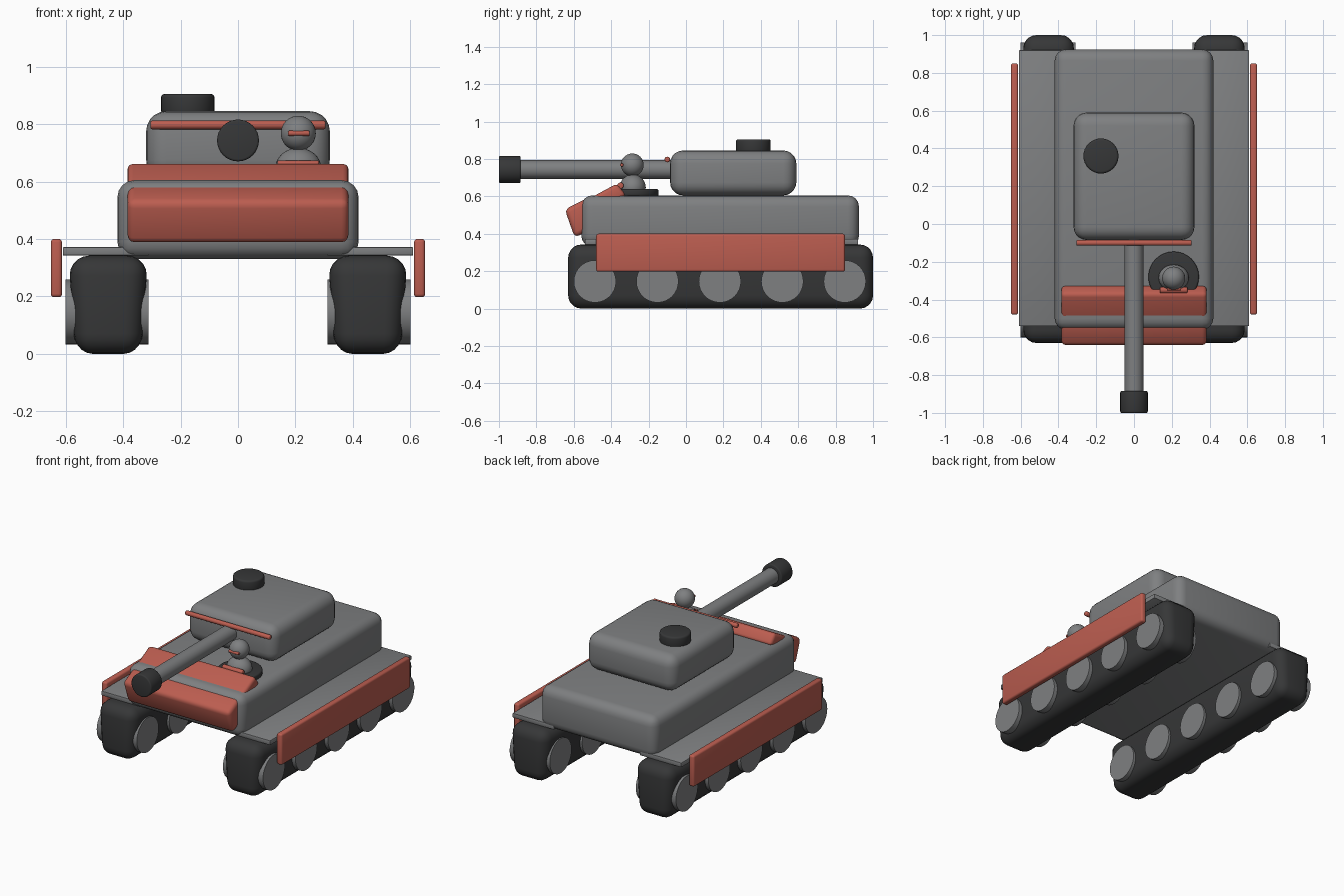
import bpy
import bmesh
from math import radians
from mathutils import Matrix, Vector

default = bpy.data.objects.get("Cube")
if default:
    bpy.data.objects.remove(default, do_unlink=True)


def material(name, rgb):
    m = bpy.data.materials.new(name)
    m.use_nodes = True
    m.diffuse_color = (*rgb, 1)
    m.node_tree.nodes["Principled BSDF"].inputs["Base Color"].default_value = (*rgb, 1)
    return m


GREY = material("steel grey", (0.21, 0.215, 0.22))
DARK = material("dark rubber", (0.037, 0.038, 0.039))
RED = material("armour red", (0.50, 0.11, 0.08))


def finish(name, bm, mat, bevel=0, segments=4):
    """Turn a bmesh into a smooth-shaded object, optionally with rounded edges."""
    bmesh.ops.recalc_face_normals(bm, faces=bm.faces)
    if bevel:
        edges = [e for e in bm.edges if e.calc_face_angle(0) > radians(30)]
        bmesh.ops.bevel(bm, geom=edges, offset=bevel, segments=segments,
                        profile=0.5, affect='EDGES', clamp_overlap=True)
    mesh = bpy.data.meshes.new(name)
    bm.to_mesh(mesh)
    bm.free()
    mesh.materials.append(mat)
    ob = bpy.data.objects.new(name, mesh)
    bpy.context.collection.objects.link(ob)
    bpy.ops.object.select_all(action='DESELECT')
    ob.select_set(True)
    bpy.context.view_layer.objects.active = ob
    bpy.ops.object.shade_smooth_by_angle(angle=radians(35))
    return ob


def box(name, lo, hi, mat, bevel=0, segments=4):
    lo, hi = Vector(lo), Vector(hi)
    bm = bmesh.new()
    bmesh.ops.create_cube(bm, size=1, matrix=Matrix.Translation((lo + hi) / 2)
                          @ Matrix.Diagonal((*(hi - lo), 1)))
    return finish(name, bm, mat, bevel, segments)


def cylinder(name, centre, radius, length, axis, mat, bevel=0, sides=32):
    turn = {'X': Matrix.Rotation(radians(90), 4, 'Y'),
            'Y': Matrix.Rotation(radians(90), 4, 'X'),
            'Z': Matrix.Identity(4)}[axis]
    bm = bmesh.new()
    bmesh.ops.create_cone(bm, cap_ends=True, segments=sides, radius1=radius,
                          radius2=radius, depth=length,
                          matrix=Matrix.Translation(centre) @ turn)
    return finish(name, bm, mat, bevel, 3)


def ellipsoid(name, centre, radii, mat):
    bm = bmesh.new()
    bmesh.ops.create_uvsphere(bm, u_segments=32, v_segments=16, radius=1,
                              matrix=Matrix.Translation(centre) @ Matrix.Diagonal((*radii, 1)))
    return finish(name, bm, mat)


def plate(name, profile, half_width, mat, bevel):
    """Side profile of (y, z) points drawn out along x."""
    bm = bmesh.new()
    face = bm.faces.new([bm.verts.new((-half_width, y, z)) for y, z in profile])
    out = bmesh.ops.extrude_face_region(bm, geom=[face])
    moved = [v for v in out["geom"] if isinstance(v, bmesh.types.BMVert)]
    bmesh.ops.translate(bm, verts=moved, vec=(2 * half_width, 0, 0))
    return finish(name, bm, mat, bevel, 3)


# Hull and turret
box("hull", (-0.42, -0.56, 0.33), (0.42, 0.925, 0.605), GREY, 0.06)
box("turret", (-0.32, -0.085, 0.605), (0.32, 0.59, 0.845), GREY, 0.07, 5)
cylinder("turret_hatch", (-0.175, 0.36, 0.87), 0.093, 0.07, 'Z', DARK, 0.012)

# Gun
cylinder("gun_barrel", (0, -0.46, 0.743), 0.05, 0.86, 'Y', GREY)
cylinder("gun_muzzle", (0, -0.942, 0.743), 0.073, 0.116, 'Y', DARK, 0.008)
cylinder("turret_rail", (0, -0.1, 0.797), 0.015, 0.61, 'X', RED, 0.006, 16)

# Sloped front armour
plate("lower_front_armour", [(-0.648, 0.53), (-0.53, 0.59), (-0.49, 0.43), (-0.595, 0.38)],
      0.385, RED, 0.025)
plate("upper_front_armour", [(-0.55, 0.57), (-0.37, 0.668), (-0.32, 0.605), (-0.47, 0.52)],
      0.385, RED, 0.02)

# Running gear, one set on each side
for side, s in (("left", 1), ("right", -1)):
    track = box(side + "_track", (s * 0.45 - 0.135, -0.63, 0), (s * 0.45 + 0.135, 1.0, 0.342),
                DARK, 0.07, 5)
    # The track narrows towards the ground
    for v in track.data.vertices:
        squeeze = 0.86 + 0.14 * min(v.co.z / 0.29, 1)
        v.co.x = s * 0.452 + (v.co.x - s * 0.45) * squeeze
    for i in range(5):
        cylinder(f"{side}_wheel_{i + 1}", (s * 0.456, -0.487 + i * 0.334, 0.145),
                 0.113, 0.29, 'X', GREY)
    x1, x2 = sorted((s * 0.31, s * 0.61))
    box(side + "_fender", (x1, -0.54, 0.342), (x2, 0.92, 0.372), GREY, 0.004, 2)
    x1, x2 = sorted((s * 0.613, s * 0.652))
    box(side + "_side_skirt", (x1, -0.48, 0.197), (x2, 0.85, 0.4), RED, 0.012, 3)

# Crew figure standing in a hatch
cylinder("crew_hatch_ring", (0.21, -0.28, 0.62), 0.134, 0.038, 'Z', DARK, 0.01)
ellipsoid("crew_body", (0.21, -0.285, 0.647), (0.08, 0.07, 0.07), GREY)
ellipsoid("crew_head", (0.21, -0.287, 0.768), (0.061, 0.061, 0.061), GREY)
cylinder("crew_collar", (0.21, -0.35, 0.657), 0.017, 0.146, 'X', RED, 0.007, 16)
cylinder("crew_goggles", (0.212, -0.343, 0.768), 0.009, 0.075, 'X', RED, 0.004, 16)
